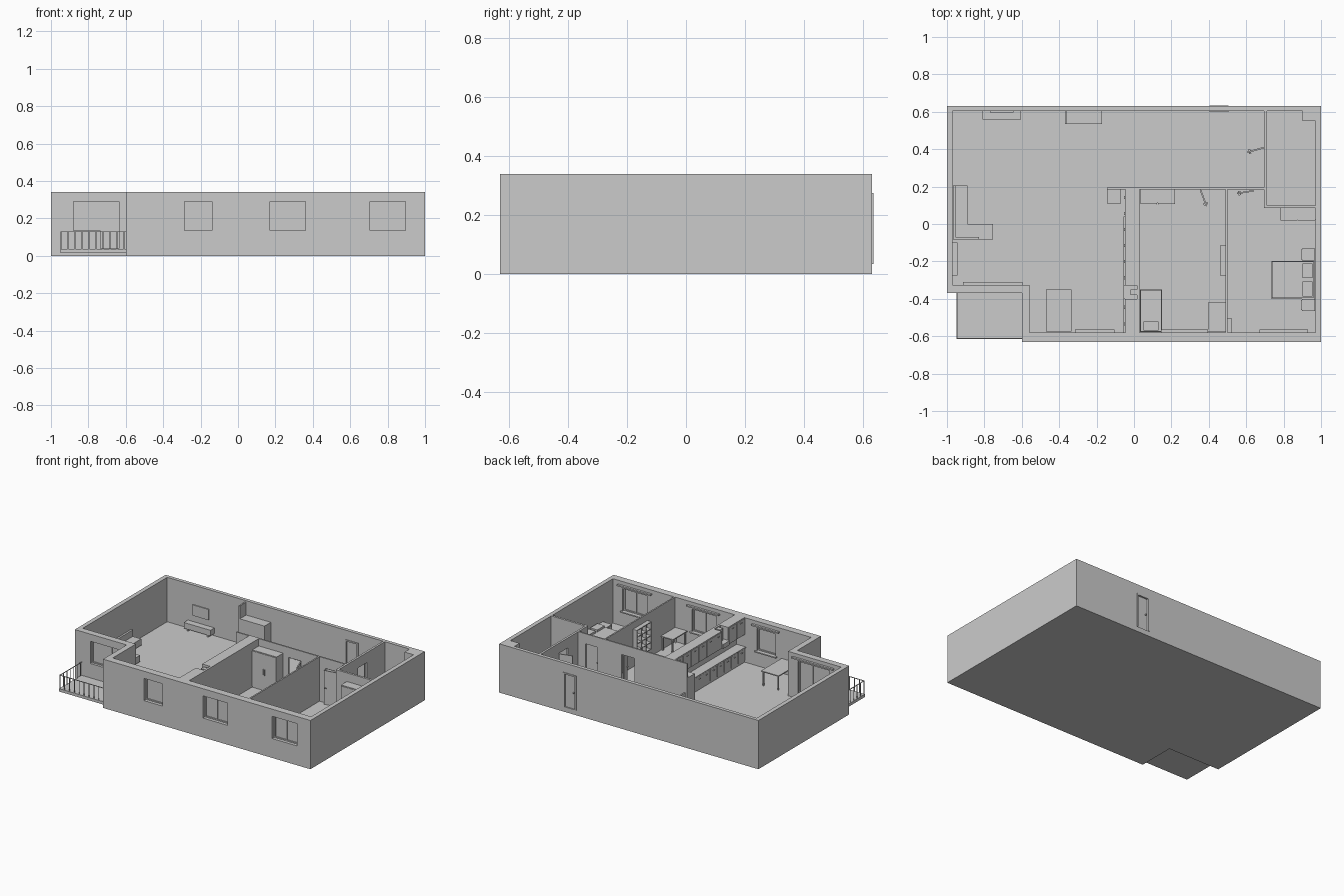
import bpy, bmesh, math
from mathutils import Matrix, Vector

if "Cube" in bpy.data.objects:
    bpy.data.objects.remove(bpy.data.objects["Cube"])

H, F = 0.34, 0.03   # wall top, floor level


def add_mesh(name, bm):
    bmesh.ops.recalc_face_normals(bm, faces=bm.faces)
    me = bpy.data.meshes.new(name)
    bm.to_mesh(me)
    bm.free()
    ob = bpy.data.objects.new(name, me)
    bpy.context.collection.objects.link(ob)
    return ob


def boxes(name, specs):
    """One object from (x0, x1, y0, y1, z0, z1) boxes."""
    bm = bmesh.new()
    for x0, x1, y0, y1, z0, z1 in specs:
        mat = Matrix.Translation(((x0 + x1) / 2, (y0 + y1) / 2, (z0 + z1) / 2))
        mat = mat @ Matrix.Diagonal((x1 - x0, y1 - y0, z1 - z0, 1))
        bmesh.ops.create_cube(bm, size=1, matrix=mat)
    return add_mesh(name, bm)


def prism(name, pts, z0, z1):
    bm = bmesh.new()
    face = bm.faces.new([bm.verts.new((x, y, z0)) for x, y in pts])
    ext = bmesh.ops.extrude_face_region(bm, geom=[face])
    top = [v for v in ext["geom"] if isinstance(v, bmesh.types.BMVert)]
    bmesh.ops.translate(bm, verts=top, vec=(0, 0, z1 - z0))
    return add_mesh(name, bm)


def cut(ob, cutters):
    for c in cutters:
        m = ob.modifiers.new("cut", 'BOOLEAN')
        m.operation, m.solver, m.object = 'DIFFERENCE', 'EXACT', c
    bpy.context.view_layer.update()
    ev = ob.evaluated_get(bpy.context.evaluated_depsgraph_get())
    me = bpy.data.meshes.new_from_object(ev)
    ob.modifiers.clear()
    ob.data = me
    for c in cutters:
        bpy.data.objects.remove(c)


# Outer shell with floor, hollowed out, with window and door openings
outer = [(-1, .63), (-1, -.37), (-.6, -.37), (-.6, -.63), (1, -.63), (1, .63)]
inner = [(-.97, .605), (-.97, -.325), (-.56, -.325), (-.56, -.58), (.97, -.58), (.97, .605)]
windows = [(-.285, -.14), (.17, .36), (.705, .895)]
ZW0, ZW1 = .135, .29
shell = prism("outer_walls", outer, 0, H)
holes = [(a, b, -.7, -.5, ZW0, ZW1) for a, b in windows]
holes.append((.405, .505, .55, .7, .035, .275))
cut(shell, [prism("room_cutter", inner, F, H + .1),
            boxes("opening_cutter", holes),
            boxes("balcony_window_cutter", [(-.88, -.735, -.45, -.28, ZW0, ZW1)]),
            boxes("balcony_door_cutter", [(-.736, -.635, -.45, -.28, .04, ZW1)])])


def glazing(name, x0, x1, y, z0, z1, panes):
    """Frame, mullions and glass sheet."""
    t, d = .008, .008
    parts = [(x0, x1, y - d, y + d, z0, z0 + t), (x0, x1, y - d, y + d, z1 - t, z1)]
    for i in range(panes + 1):
        x = x0 + (x1 - x0 - t) * i / panes
        parts.append((x, x + t, y - d, y + d, z0 + t, z1 - t))
    parts.append((x0 + t, x1 - t, y - .002, y + .002, z0 + t, z1 - t))
    boxes(name, parts)


for i, (a, b) in enumerate(windows):
    glazing(f"window_{i + 1}", a, b, -.6, ZW0, ZW1, 1 if i == 0 else 2)
    boxes(f"window_sill_{i + 1}", [(a - .01, b + .01, -.58, -.565, ZW0 - .008, ZW0)])
glazing("balcony_window", -.88, -.735, -.345, ZW0, ZW1, 1)
glazing("balcony_door", -.735, -.635, -.345, .04, ZW1, 1)

# Curtain rails above the windows
for i, (a, b, y) in enumerate([(-.915, -.595, -.31), (-.315, -.105, -.565),
                               (.145, .395, -.565), (.67, .93, -.565)]):
    boxes(f"curtain_rail_{i + 1}", [(a, b, y - .015, y, .305, .315)])

# Entrance door with frame and handle
boxes("entrance_door", [(.415, .495, .61, .622, .035, .265),
                        (.405, .415, .6, .634, .035, .275), (.495, .505, .6, .634, .035, .275),
                        (.415, .495, .6, .634, .265, .275), (.425, .432, .622, .633, .145, .152)])

# Interior partitions
hall = boxes("hall_wall", [(-.145, .71, .185, .195, F, H)])
cut(hall, [boxes("hall_door_cutter", [(.26, .36, .1, .3, F - .01, .27),
                                     (.545, .64, .1, .3, F - .01, .27)])])
bath = boxes("bathroom_wall", [(.695, .71, .085, .605, F, H)])
cut(bath, [boxes("bath_door_cutter", [(.6, .8, .31, .41, F - .01, .27)])])
boxes("bathroom_front_wall", [(.71, .97, .085, .1, F, H)])
boxes("kitchen_wall", [(.015, .03, -.58, .185, F, H)])
boxes("bedroom_wall", [(.49, .5, -.58, .185, F, H)])
boxes("corner_shaft", [(.9, .97, .55, .605, F, H)])


def open_door(name, hinge, end):
    """Door leaf standing open from hinge to end, with handles."""
    d = Vector(end) - Vector(hinge)
    ob = boxes(name, [(0, d.length, -.004, .004, F + .002, .268),
                      (d.length - .02, d.length - .008, -.012, .012, .145, .15)])
    ob.location = (*hinge, 0)
    ob.rotation_euler.z = math.atan2(d.y, d.x)


open_door("bedroom_door_1", (.355, .183), (.388, .095))
open_door("bedroom_door_2", (.64, .178), (.55, .163))
open_door("bathroom_door", (.693, .408), (.605, .383))

# Balcony slab and railing
boxes("balcony_slab", [(-.95, -.6, -.615, -.37, .015, .035)])
rail = [(-.95, -.6, -.613, -.609, .126, .13), (-.948, -.944, -.613, -.37, .126, .13)]
for i in range(10):
    x = -.947 + i * .0375
    rail.append((x - .002, x + .002, -.613, -.609, .035, .128))
for i in range(1, 7):
    y = -.611 + i * .038
    rail.append((-.948, -.944, y - .002, y + .002, .035, .128))
boxes("balcony_railing", rail)


def cabinet_fronts(name, x, y0, y1, z0, z1, n):
    """Row of doors with small handles, facing -x."""
    w, parts = (y1 - y0) / n, []
    for i in range(n):
        y = y0 + i * w
        parts += [(x - .004, x, y + .002, y + w - .002, z0, z1),
                  (x - .009, x - .004, y + w * .4, y + w * .6, z1 - .02, z1 - .016)]
    boxes(name, parts)


# Kitchen run: base units, worktop, wall units, hood, tall unit
boxes("kitchen_base", [(-.047, .015, -.58, .04, F, .13)])
boxes("kitchen_worktop", [(-.055, .015, -.58, .04, .13, .138)])
cabinet_fronts("kitchen_base_fronts", -.047, -.58, .04, .045, .126, 8)
boxes("kitchen_wall_units", [(-.045, .015, -.33, .185, .22, H), (-.045, .015, -.58, -.4, .22, H)])
cabinet_fronts("wall_unit_fronts_1", -.045, -.33, .185, .224, .336, 6)
cabinet_fronts("wall_unit_fronts_2", -.045, -.58, -.4, .224, .336, 2)
boxes("cooker_hood", [(-.055, .015, -.4, -.33, .22, .25), (-.02, .015, -.38, -.35, .25, .335)])
boxes("fridge", [(-.145, -.07, .11, .185, F, .24)])


def table(name, x0, x1, y0, y1, z, leg=.008, top=.007):
    parts = [(x0, x1, y0, y1, z - top, z)]
    for x in (x0 + .006, x1 - .006 - leg):
        for y in (y0 + .006, y1 - .006 - leg):
            parts.append((x, x + leg, y, y + leg, F, z - top))
    boxes(name, parts)


table("dining_table", -.47, -.335, -.575, -.35, .135)
table("desk", .395, .488, -.578, -.42, .13)

# Living room furniture
boxes("media_console", [(-.81, -.605, .56, .605, .045, .085), (-.79, -.78, .565, .6, F, .045),
                        (-.635, -.625, .565, .6, F, .045)])
boxes("wall_screen", [(-.77, -.645, .597, .604, .13, .205)])
boxes("sideboard", [(-.37, -.17, .535, .605, F, .24), (-.37, -.36, .535, .605, .24, .33)])
boxes("corner_sofa_seat", [(-.965, -.89, 0, .205, F + .01, .085),
                           (-.965, -.755, -.083, 0, F + .01, .085)])
boxes("corner_sofa_back", [(-.968, -.955, -.083, .205, .085, .13),
                           (-.955, -.83, -.083, -.07, .085, .13)])
boxes("low_shelf", [(-.97, -.945, -.275, -.1, .1, .13)])


def bed(name, x0, x1, y0, y1, pillows):
    boxes(name + "_frame", [(x0, x1, y0, y1, F, .06)])
    boxes(name + "_mattress", [(x0 + .004, x1 - .004, y0 + .004, y1 - .004, .06, .09)])
    boxes(name + "_pillows", pillows)


# Bedroom 1
bed("single_bed", .032, .15, -.578, -.35, [(.05, .132, -.57, -.52, .09, .1)])
boxes("wardrobe_1", [(.032, .22, .112, .184, F, .29), (.034, .124, .108, .112, .04, .285),
                     (.128, .218, .108, .112, .04, .285), (.118, .121, .103, .108, .14, .18),
                     (.131, .134, .103, .108, .14, .18)])
shelf = [(.46, .49, -.275, -.115, z, z + .005) for z in (.1, .147, .194, .241, .288)]
shelf += [(.46, .49, y, y + .005, .1, .293) for y in (-.275, -.2235, -.172, -.12)]
boxes("bookshelf", shelf)

# Bedroom 2
bed("double_bed", .735, .965, -.4, -.197,
    [(.9, .955, y, y + .08, .09, .105) for y in (-.388, -.29)])
for i, y in enumerate((-.465, -.195)):
    boxes(f"nightstand_{i + 1}", [(.897, .967, y, y + .063, F, .085),
                                  (.893, .897, y + .005, y + .058, .045, .08)])
boxes("wardrobe_2", [(.78, .97, .022, .085, F, .28), (.782, .873, .018, .022, .04, .275),
                     (.877, .968, .018, .022, .04, .275)])
boxes("tall_mirror", [(.5, .523, -.58, -.505, F, .22)])
